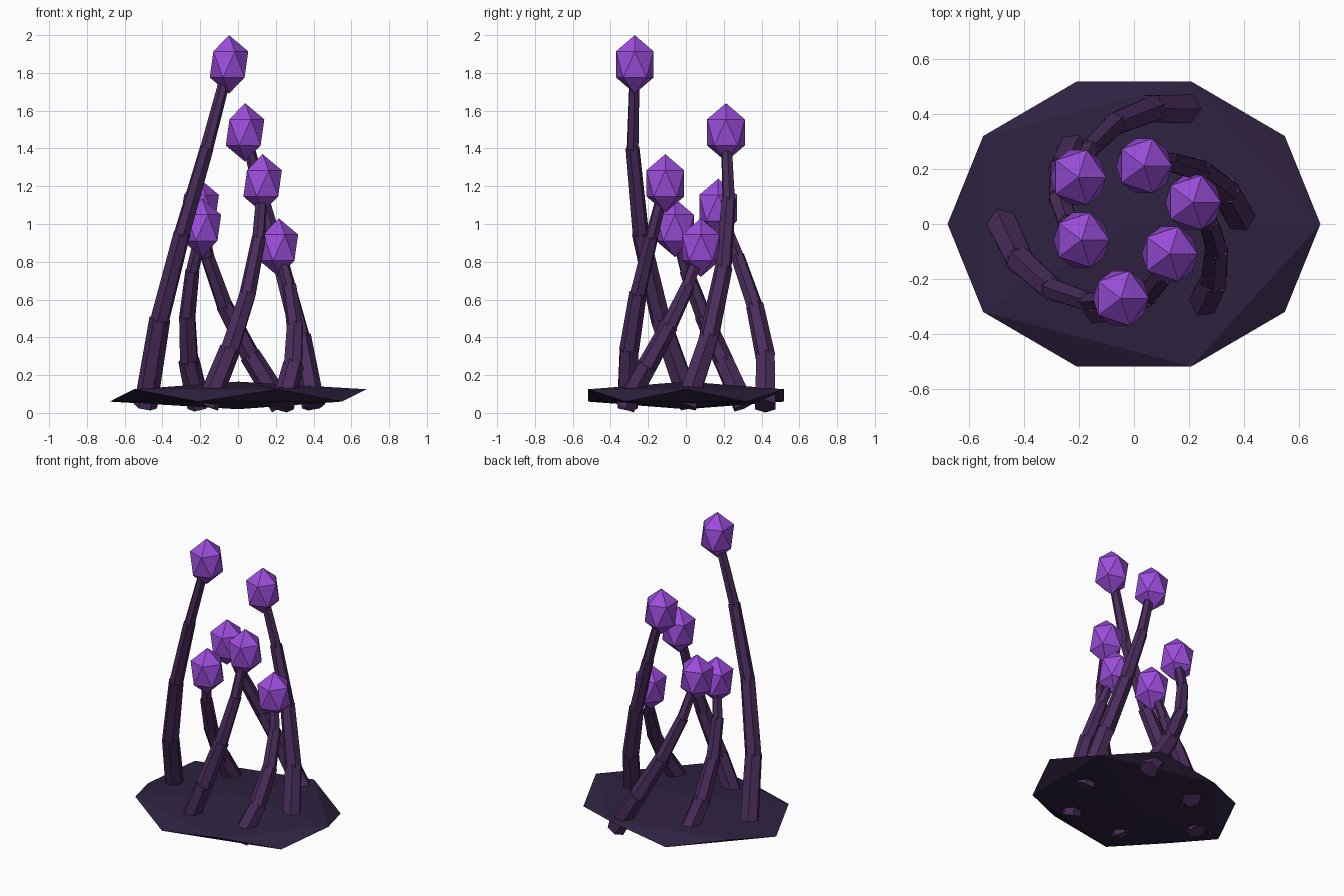
import bpy
from math import cos, sin, radians
from mathutils import Vector

cube = bpy.data.objects.get("Cube")
if cube:
    bpy.data.objects.remove(cube)


def material(name, color):
    mat = bpy.data.materials.new(name)
    mat.use_nodes = True
    mat.diffuse_color = (*color, 1)
    mat.node_tree.nodes["Principled BSDF"].inputs["Base Color"].default_value = (*color, 1)
    return mat


BULB = material("bright violet", (0.33, 0.075, 0.71))
STALK = material("dusky purple", (0.069, 0.026, 0.107))
GROUND = material("dark plum", (0.028, 0.016, 0.051))


def finish(name, mat):
    obj = bpy.context.object
    obj.name = name
    obj.data.materials.append(mat)
    return obj


def gem(name, center, size, mat):
    """Twenty-sided faceted ball stretched to the given radii."""
    bpy.ops.mesh.primitive_ico_sphere_add(subdivisions=1, radius=1, location=center)
    obj = finish(name, mat)
    obj.scale = size
    return obj


def segment(name, start, end, r1, r2):
    """Six-sided tapered tube between two points, overlapping the next one."""
    axis = end - start
    end = end + axis.normalized() * 0.012
    bpy.ops.mesh.primitive_cone_add(vertices=6, radius1=r1, radius2=r2,
                                    depth=(end - start).length,
                                    location=(start + end) / 2)
    obj = finish(name, mat=STALK)
    obj.rotation_euler = axis.to_track_quat("Z", "Y").to_euler()


# Flattened rock at the foot
gem("ground_rock", (0, 0, 0.0925), (0.76, 0.61, 0.073), GROUND)

# Stalks: start angle, start radius, end angle, end radius, bulb height
STALKS = [
    (177, 0.49, 260, 0.275, 1.845),
    (0, 0.40, 80, 0.215, 1.485),
    (-118, 0.35, -40, 0.17, 1.215),
    (61, 0.48, 140, 0.265, 1.085),
    (124, 0.37, 197, 0.20, 0.98),
    (-54, 0.40, 20, 0.23, 0.875),
]
STEPS = 4
FOOT = 0.035

for n, (a0, r0, a1, r1, top) in enumerate(STALKS, 1):
    # Joints climb evenly while spiralling inwards
    joints = []
    for i in range(STEPS + 1):
        t = i / STEPS
        angle = radians(a0 + (a1 - a0) * t)
        r = r0 + (r1 - r0) * t
        joints.append(Vector((r * cos(angle), r * sin(angle), FOOT + (top - FOOT) * t)))
    for i in range(STEPS):
        wide = 0.062 - 0.009 * i
        segment(f"stalk_{n}_segment_{i + 1}", joints[i], joints[i + 1], wide, wide - 0.006)
    # Bulb at the tip
    gem(f"bulb_{n}", joints[-1], (0.114, 0.117, 0.155), BULB)
